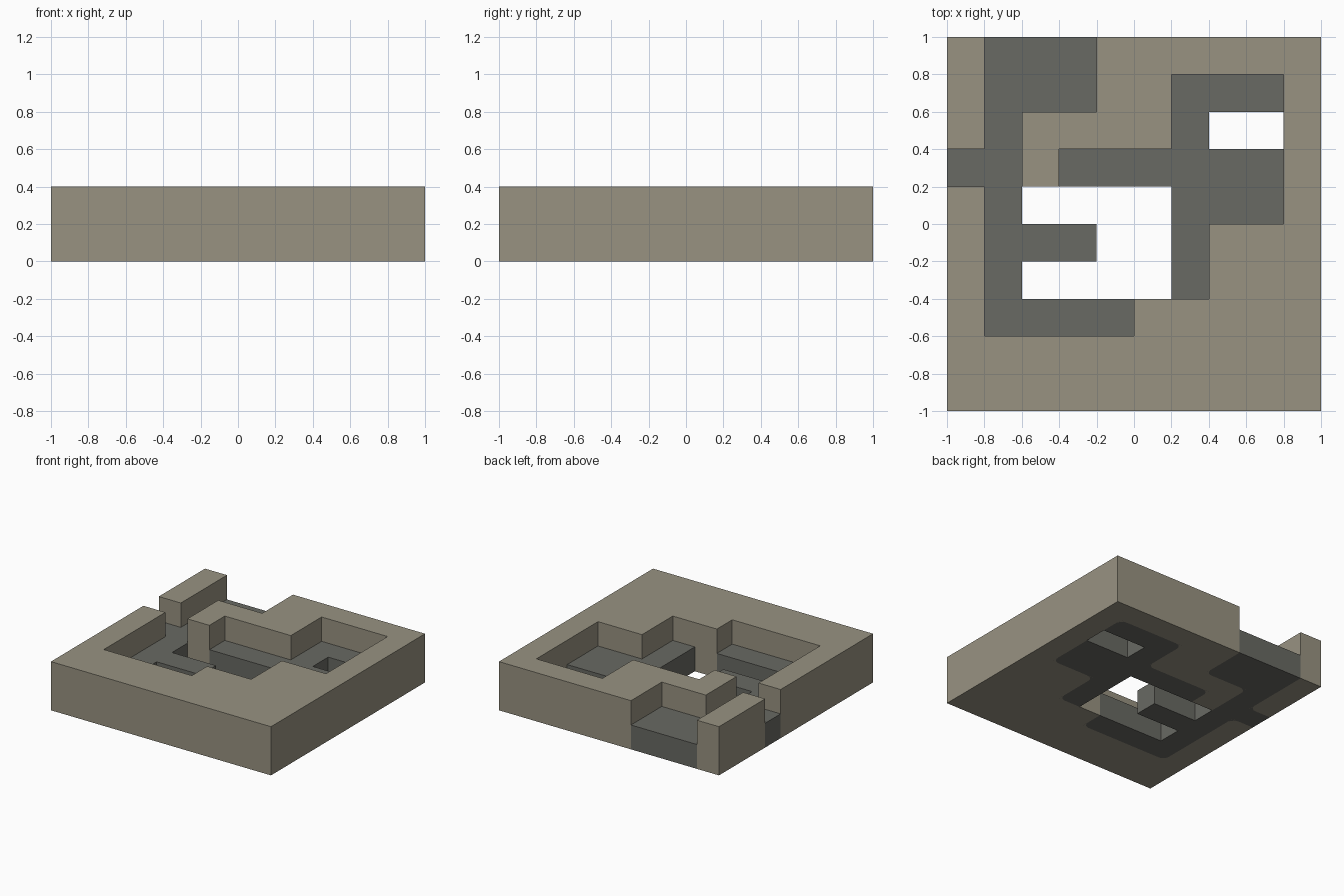
import bpy, bmesh, math

if "Cube" in bpy.data.objects:
    bpy.data.objects.remove(bpy.data.objects["Cube"], do_unlink=True)

# Plan on a 0.2 grid, back row first: T = tall stone, G = low floor, . = open shaft
PLAN = ["TGGGTTTTTT",
        "TGGGTTGGGT",
        "TGTTTTG..T",
        "GGTGGGGGGT",
        "TG....GGGT",
        "TGGG..GTTT",
        "TG....GTTT",
        "TGGGGTTTTT",
        "TTTTTTTTTT",
        "TTTTTTTTTT"]
CELL = 0.2


def material(name, rgb):
    m = bpy.data.materials.new(name)
    m.use_nodes = True
    m.diffuse_color = (*rgb, 1)
    bsdf = m.node_tree.nodes["Principled BSDF"]
    bsdf.inputs["Base Color"].default_value = (*rgb, 1)
    bsdf.inputs["Roughness"].default_value = 0.9
    return m


stone = material("tan stone", (0.315, 0.29, 0.222))
slate = material("grey slate", (0.14, 0.142, 0.125))


def add_object(name, bm, mats):
    mesh = bpy.data.meshes.new(name)
    bm.to_mesh(mesh)
    bm.free()
    for m in mats:
        mesh.materials.append(m)
    ob = bpy.data.objects.new(name, mesh)
    bpy.context.collection.objects.link(ob)
    return ob


def block(name, kind, height, mat):
    """Extrude all plan cells of one kind into a solid."""
    bm = bmesh.new()
    for r, row in enumerate(PLAN):
        for c, k in enumerate(row):
            if k == kind:
                x, y = -1 + c * CELL, 1 - r * CELL
                corners = [(x, y), (x, y - CELL), (x + CELL, y - CELL), (x + CELL, y)]
                bm.faces.new([bm.verts.new((px, py, 0)) for px, py in corners])
    bmesh.ops.remove_doubles(bm, verts=bm.verts, dist=0.001)
    new = bmesh.ops.extrude_face_region(bm, geom=bm.faces[:], use_keep_orig=True)
    top = [v for v in new["geom"] if isinstance(v, bmesh.types.BMVert)]
    bmesh.ops.translate(bm, verts=top, vec=(0, 0, height))
    bmesh.ops.recalc_face_normals(bm, faces=bm.faces)
    bmesh.ops.dissolve_limit(bm, angle_limit=0.01, verts=bm.verts, edges=bm.edges)
    return add_object(name, bm, [mat])


block("stone_walls", "T", 0.4, stone)
block("sunken_floor", "G", 0.2, slate)

# Thin fillets that round the colour border on the underside
R = 0.06
bm = bmesh.new()
for r in range(1, 10):
    for c in range(1, 10):
        around = {(sx, sy): PLAN[r - (sy > 0)][c - (sx < 0)]
                  for sx in (-1, 1) for sy in (-1, 1)}
        kinds = list(around.values())
        if "." in kinds or kinds.count("G") not in (1, 3):
            continue
        odd = "G" if kinds.count("G") == 1 else "T"
        sx, sy = next(s for s, k in around.items() if k == odd)
        x, y = -1 + c * CELL, 1 - r * CELL
        pts = [(x, y)]
        for i in range(6):
            a = i / 5 * math.pi / 2
            pts.append((x + sx * R * (1 - math.sin(a)), y + sy * R * (1 - math.cos(a))))
        if sx * sy > 0:
            pts.reverse()
        f = bm.faces.new([bm.verts.new((px, py, -0.001)) for px, py in pts])
        f.normal_update()
        if f.normal.z > 0:
            f.normal_flip()
        f.material_index = 0 if odd == "G" else 1
add_object("underside_fillets", bm, [stone, slate])
